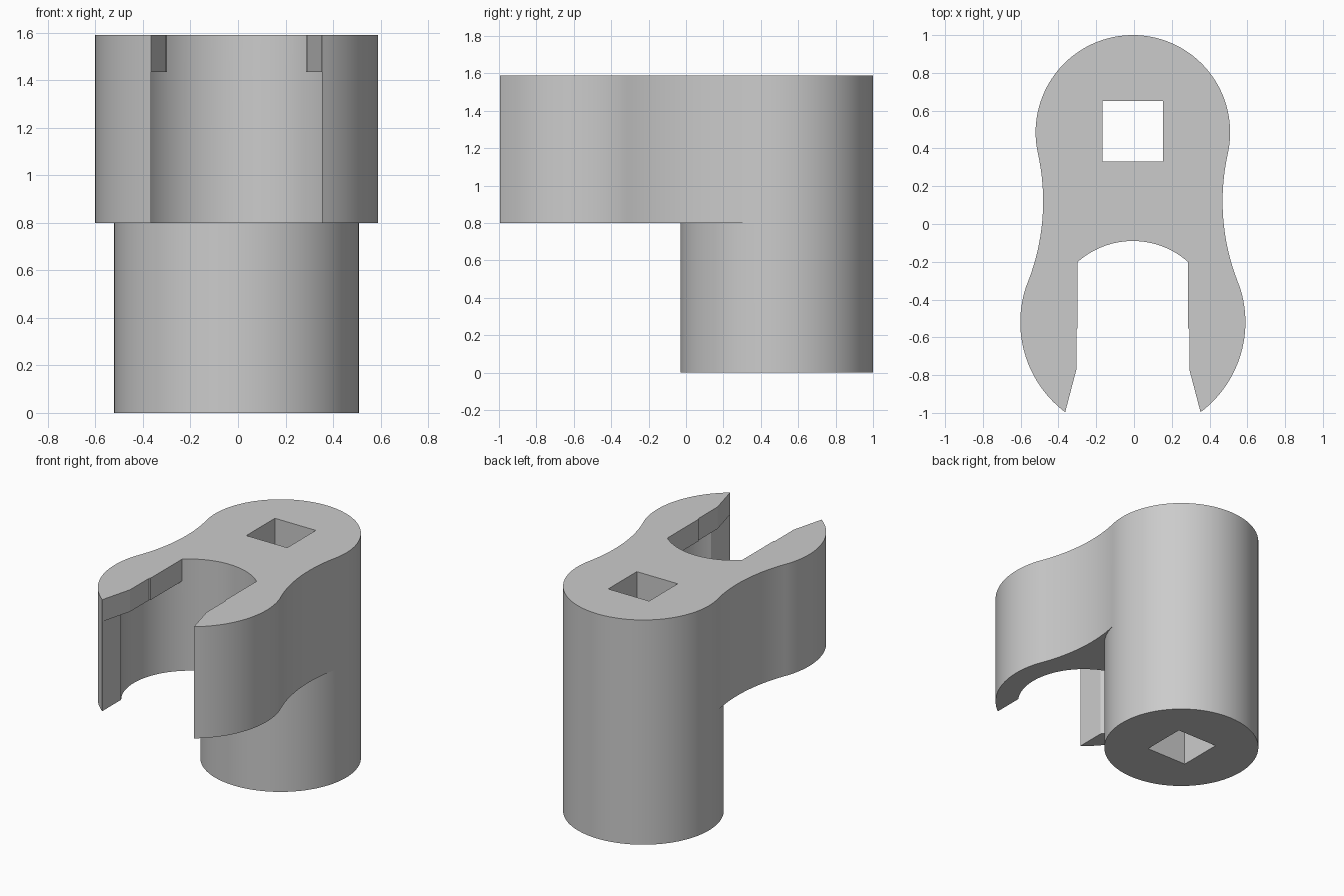
import bpy, bmesh
from math import sin, cos, atan2, pi, radians, sqrt

if "Cube" in bpy.data.objects:
    bpy.data.objects.remove(bpy.data.objects["Cube"], do_unlink=True)

TOP, SHELF, LIP = 1.59, 0.80, 1.435
POST_Y, POST_R = 0.485, 0.515
HEAD_Y, HEAD_R = -0.52, 0.596
WAIST_X, WAIST_Y, WAIST_R = 1.645, 0.12, 1.17
BORE_Y, BORE_R = -0.53, 0.44
TIP_X = 0.36

steel = bpy.data.materials.new("plain_grey")
steel.use_nodes = True
grey = (0.6, 0.6, 0.6, 1)
steel.diffuse_color = grey
steel.node_tree.nodes["Principled BSDF"].inputs["Base Color"].default_value = grey


def arc(cx, cy, r, a0, a1, n):
    return [(cx + r * cos(a0 + (a1 - a0) * i / n),
             cy + r * sin(a0 + (a1 - a0) * i / n)) for i in range(n + 1)]


def mirrored(right):
    """Close a right-hand half outline with its mirror image."""
    return right + [(-x, y) for x, y in reversed(right) if abs(x) > 1e-6]


def prism(name, outline, z0, z1):
    bm = bmesh.new()
    face = bm.faces.new([bm.verts.new((x, y, z0)) for x, y in outline])
    up = bmesh.ops.extrude_face_region(bm, geom=[face])["geom"]
    bmesh.ops.translate(bm, vec=(0, 0, z1 - z0),
                        verts=[v for v in up if isinstance(v, bmesh.types.BMVert)])
    bmesh.ops.recalc_face_normals(bm, faces=bm.faces[:])
    mesh = bpy.data.meshes.new(name)
    bm.to_mesh(mesh)
    bm.free()
    mesh.materials.append(steel)
    obj = bpy.data.objects.new(name, mesh)
    bpy.context.collection.objects.link(obj)
    return obj


def cut(target, cutter):
    cutter.hide_render = True
    mod = target.modifiers.new("cut", "BOOLEAN")
    mod.operation, mod.solver, mod.object = "DIFFERENCE", "EXACT", cutter
    bpy.context.view_layer.objects.active = target
    bpy.ops.object.modifier_apply(modifier=mod.name)
    bpy.data.objects.remove(cutter, do_unlink=True)


# Full outline: round post, concave waist, round jaw head with a flat front
post_a = atan2(WAIST_Y - POST_Y, WAIST_X)
head_a = atan2(WAIST_Y - HEAD_Y, WAIST_X)
tip_a = atan2(-sqrt(HEAD_R ** 2 - TIP_X ** 2), TIP_X)
half = arc(0, POST_Y, POST_R, pi / 2, post_a, 40)
half += arc(WAIST_X, WAIST_Y, WAIST_R, post_a + pi, head_a + pi, 16)[1:]
half += arc(0, HEAD_Y, HEAD_R, head_a, tip_a, 28)[1:]
tip_y = half[-1][1]
body = prism("crowfoot_wrench_body", mirrored(half), 0, TOP)

# Clear the space beneath the head, leaving only the round post
edge = arc(0, POST_Y, POST_R, -pi / 2, post_a, 32)
clearance = edge + [(0.9, edge[-1][1]), (0.9, -1.3)]
cut(body, prism("clearance_cutter", mirrored(clearance), -0.1, SHELF))

# Round bore below the jaw lips, opening straight out to the front
mouth_a = atan2(-sqrt(BORE_R ** 2 - TIP_X ** 2), TIP_X)
bore = arc(0, BORE_Y, BORE_R, pi / 2, mouth_a, 48) + [(TIP_X, -1.2)]
cut(body, prism("bore_cutter", mirrored(bore), SHELF - 0.1, LIP))

# Jaw lips: parallel flats with flared tips
lip_x = 0.292
lip_a = atan2(sqrt(BORE_R ** 2 - lip_x ** 2), lip_x)
jaw = arc(0, BORE_Y, BORE_R, pi / 2, lip_a, 16)
jaw += [(lip_x, -0.55), (0.299, -0.56), (0.299, -0.77),
        (TIP_X - 0.002, tip_y), (TIP_X - 0.002, -1.2)]
cut(body, prism("jaw_cutter", mirrored(jaw), LIP - 0.01, TOP + 0.1))

# Square drive hole through the post
s = 0.16
drive = [(s, 0.49 + s), (s, 0.49 - s)]
cut(body, prism("drive_cutter", mirrored(drive), -0.1, TOP + 0.1))

# Smooth the curved walls, keep the edges crisp
body.location.x = -0.006
bpy.ops.object.select_all(action="DESELECT")
body.select_set(True)
bpy.context.view_layer.objects.active = body
bpy.ops.object.shade_smooth_by_angle(angle=radians(12))
